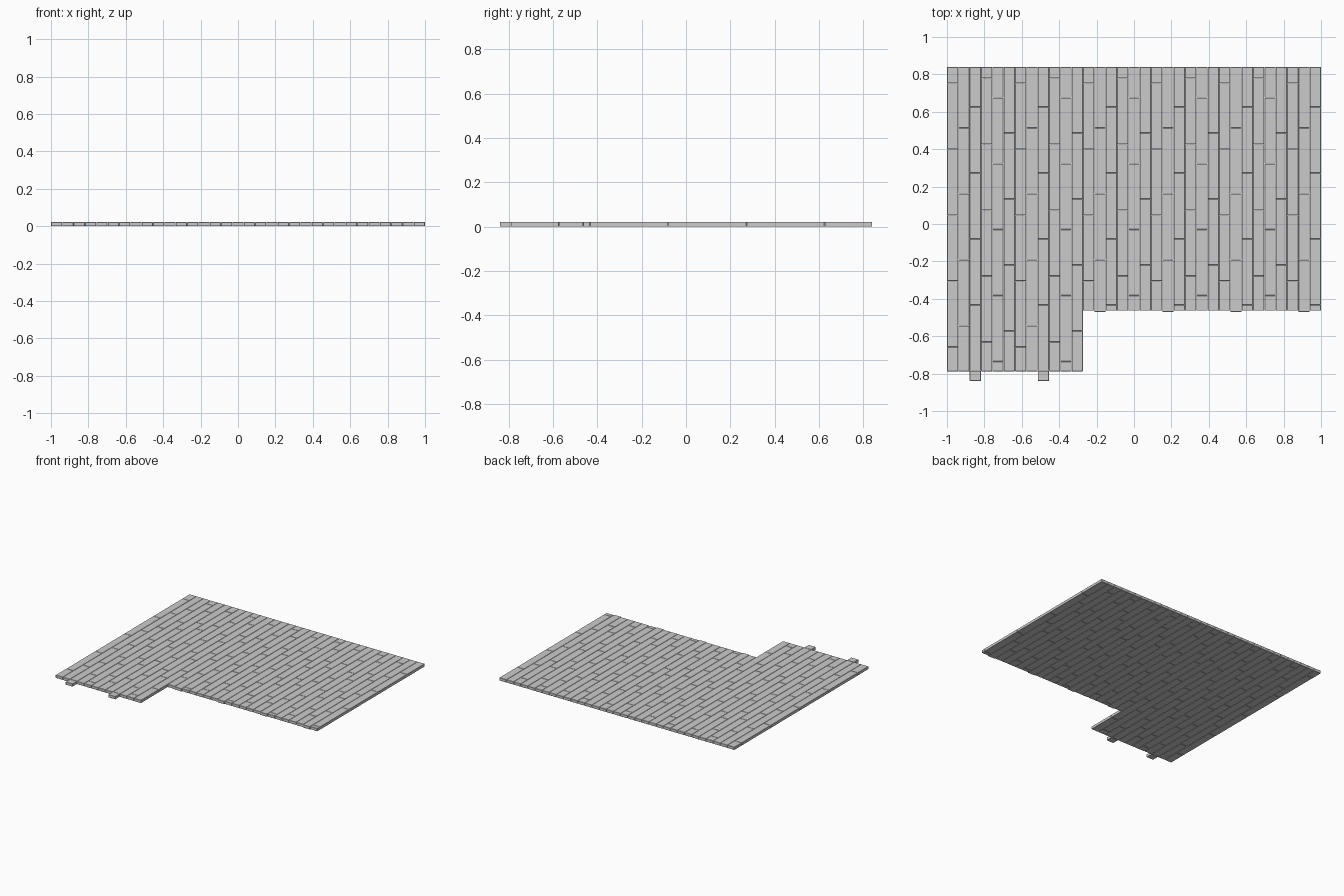
import bpy, bmesh
from mathutils import Matrix

if "Cube" in bpy.data.objects:
    bpy.data.objects.remove(bpy.data.objects["Cube"])

COLS, WIDTH, LENGTH, THICK = 33, 2 / 33, 0.3525, 0.022
TOP, GAP, BEVEL = 0.84, 0.0012, 0.0015
LEFT_COLS = 12
# first joint height of each column in the repeating stagger
JOINTS = [0.752, 0.514, 0.625, 0.779, 0.675, 0.486]


def add_plank(bm, x, y0, y1):
    sx, sy = WIDTH - GAP, (y1 - y0) - GAP
    m = Matrix.Translation((x, (y0 + y1) / 2, THICK / 2)) @ Matrix.Diagonal((sx, sy, THICK, 1))
    bmesh.ops.create_cube(bm, size=1, matrix=m)


def column_bottom(i):
    if i < LEFT_COLS:
        return -0.84 if i % 6 == 2 else -0.788
    return -0.47 if i % 6 == 1 else -0.464


def build_floor(name, columns):
    bm = bmesh.new()
    for i in columns:
        x = -1 + (i + 0.5) * WIDTH
        bottom = column_bottom(i)
        upper, lower = TOP, JOINTS[i % 6]
        while upper > bottom + 0.006:
            add_plank(bm, x, max(lower, bottom), upper)
            upper, lower = lower, lower - LENGTH
    # softened plank edges
    bmesh.ops.bevel(bm, geom=bm.edges[:], offset=BEVEL, segments=1, affect='EDGES')
    me = bpy.data.meshes.new(name)
    bm.to_mesh(me)
    bm.free()
    ob = bpy.data.objects.new(name, me)
    bpy.context.collection.objects.link(ob)


# long left strip and shorter main area of the L-shaped floor
build_floor("left_floor_planks", range(LEFT_COLS))
build_floor("main_floor_planks", range(LEFT_COLS, COLS))
